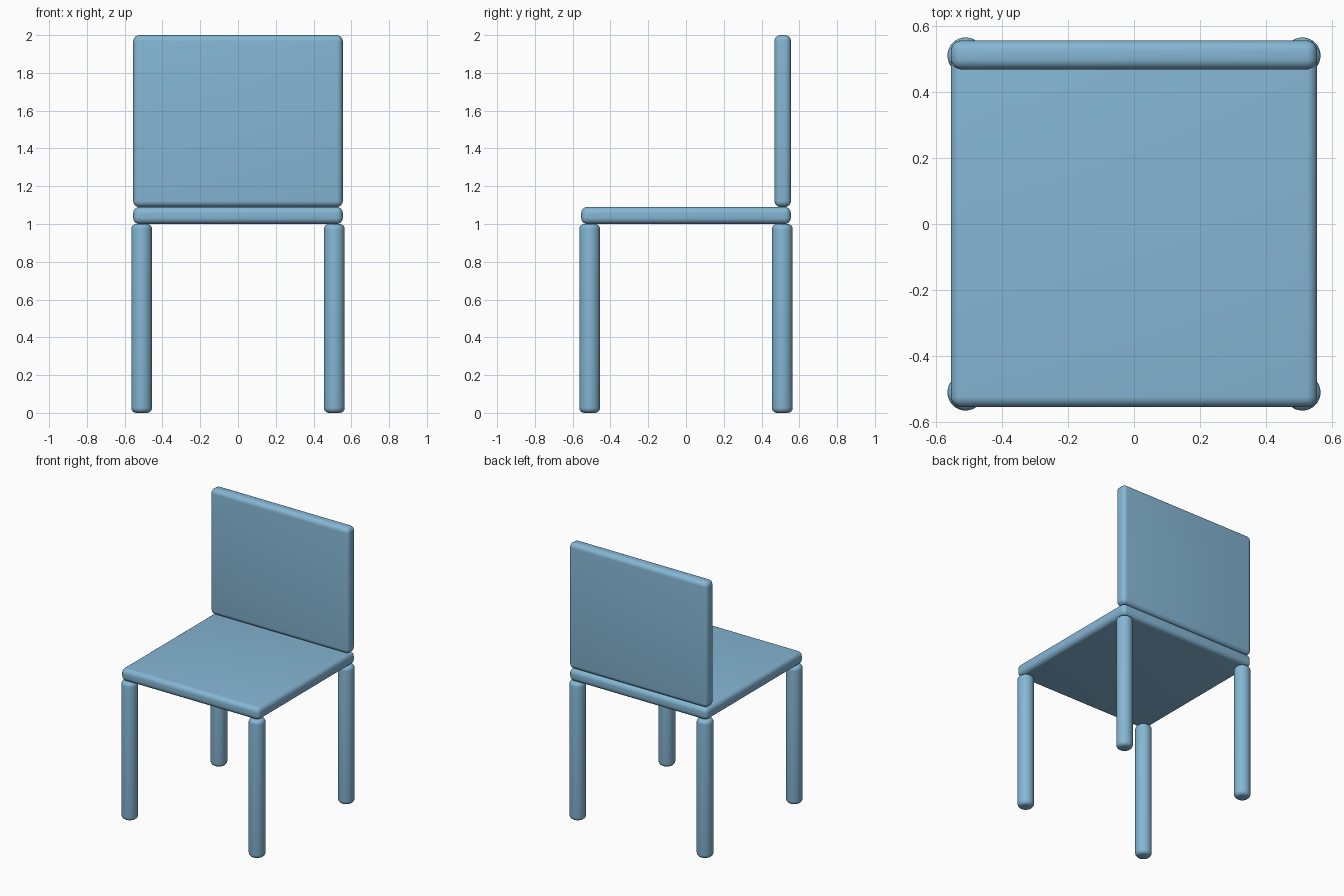
import bpy
import math

if "Cube" in bpy.data.objects:
    bpy.data.objects.remove(bpy.data.objects["Cube"], do_unlink=True)

# One soft blue finish for the whole chair
blue = bpy.data.materials.new("soft_blue")
blue.use_nodes = True
blue.diffuse_color = (0.235, 0.47, 0.66, 1)
blue.node_tree.nodes["Principled BSDF"].inputs["Base Color"].default_value = blue.diffuse_color


def finish(obj, name, radius):
    """Name, colour, round the edges and smooth the active object."""
    obj.name = name
    obj.data.materials.append(blue)
    bpy.ops.object.transform_apply(location=False, rotation=False, scale=True)
    bevel = obj.modifiers.new("rounded_edges", 'BEVEL')
    bevel.width = radius
    bevel.segments = 6
    bevel.limit_method = 'ANGLE'
    bevel.angle_limit = math.radians(40)
    bpy.ops.object.modifier_apply(modifier=bevel.name)
    bpy.ops.object.shade_smooth_by_angle(angle=math.radians(35))


def panel(name, centre, size, radius):
    bpy.ops.mesh.primitive_cube_add(size=1, location=centre)
    obj = bpy.context.object
    obj.scale = size
    finish(obj, name, radius)


def leg(name, x, y):
    bpy.ops.mesh.primitive_cylinder_add(vertices=32, radius=0.055, depth=1.0,
                                        location=(x, y, 0.5))
    finish(bpy.context.object, name, 0.027)


# Seat and backrest slabs
panel("seat", (0, 0, 1.045), (1.11, 1.11, 0.09), 0.033)
panel("backrest", (0, 0.512, 1.545), (1.11, 0.088, 0.91), 0.033)

# Four round legs under the seat corners
for side, x in (("left", 0.51), ("right", -0.51)):
    for end, y in (("front", -0.51), ("back", 0.51)):
        leg(f"{end}_{side}_leg", x, y)
